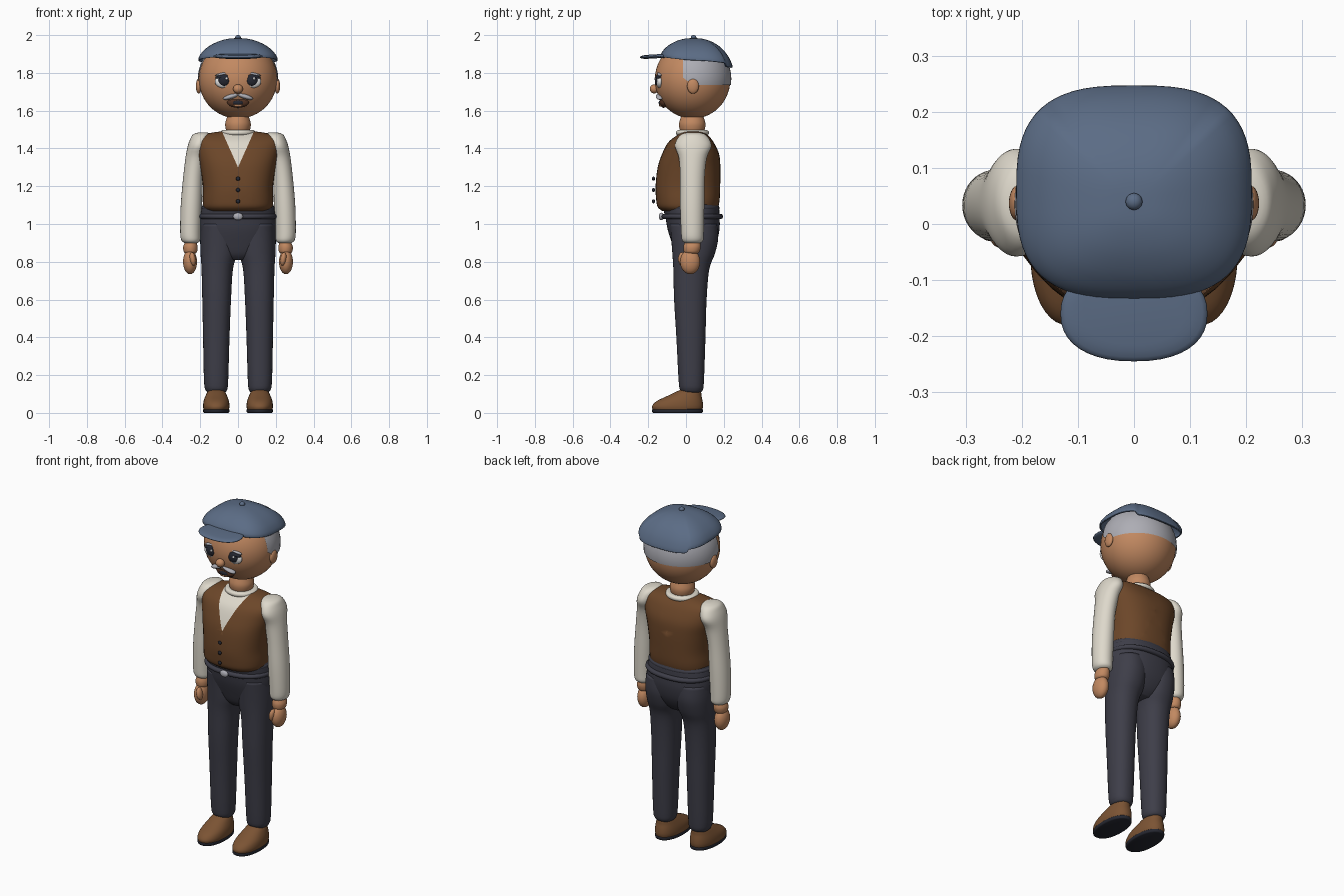
import bpy, bmesh, math
from mathutils import Vector, Matrix

if "Cube" in bpy.data.objects:
    bpy.data.objects.remove(bpy.data.objects["Cube"])


def material(name, r, g, b):
    m = bpy.data.materials.new(name)
    m.use_nodes = True
    m.diffuse_color = (r, g, b, 1)
    bsdf = m.node_tree.nodes["Principled BSDF"]
    bsdf.inputs["Base Color"].default_value = (r, g, b, 1)
    bsdf.inputs["Roughness"].default_value = 0.8
    return m


SKIN = material("skin", .54, .25, .12)
HAIR = material("silver hair", .42, .42, .46)
CAP = material("cap blue", .105, .15, .235)
VEST = material("vest brown", .15, .062, .022)
SHIRT = material("shirt cream", .73, .69, .60)
TROUSER = material("trouser charcoal", .048, .048, .066)
SHOE = material("shoe leather", .2, .088, .034)
DARK = material("dark slate", .018, .02, .03)
WHITE = material("eye white", .85, .85, .85)
MOUTH = material("mouth brown", .09, .035, .018)


def finish(bm, name, *mats):
    bmesh.ops.recalc_face_normals(bm, faces=bm.faces[:])
    for f in bm.faces:
        f.smooth = True
    mesh = bpy.data.meshes.new(name)
    bm.to_mesh(mesh)
    bm.free()
    obj = bpy.data.objects.new(name, mesh)
    for m in mats:
        mesh.materials.append(m)
    bpy.context.collection.objects.link(obj)
    return obj


def spline(rows, steps):
    """Smooth interpolation through a list of ring tuples."""
    out = []
    for i in range(len(rows) - 1):
        a, b = rows[max(i - 1, 0)], rows[i]
        c, d = rows[i + 1], rows[min(i + 2, len(rows) - 1)]
        for k in range(steps):
            t = k / steps
            out.append([q + t / 2 * (r - p + t * (2*p - 5*q + 4*r - s + t * (3*(q - r) + s - p)))
                        for p, q, r, s in zip(a, b, c, d)])
    return out + [list(rows[-1])]


def loft(rows, power=2.0, steps=4, sides=40, bend=None, closed=True):
    """Stack of superellipse rings, each (z, x centre, y centre, x radius, y radius)."""
    bm = bmesh.new()
    rings = []
    for z, cx, cy, rx, ry in spline(rows, steps):
        ring = []
        for i in range(sides):
            a = math.tau * i / sides
            c, s = math.cos(a), math.sin(a)
            x = cx + rx * math.copysign(abs(c) ** (2 / power), c)
            y = cy + ry * math.copysign(abs(s) ** (2 / power), s)
            ring.append(bm.verts.new((x, y, z + (bend(s, rx) if bend else 0))))
        rings.append(ring)
    for lo, hi in zip(rings, rings[1:]):
        for i in range(sides):
            j = (i + 1) % sides
            bm.faces.new((lo[i], lo[j], hi[j], hi[i]))
    bm.faces.new(rings[-1])
    if closed:
        bm.faces.new(rings[0][::-1])
    return bm


def ball_mesh(centre, radii, tilt=0.0, seg=32):
    bm = bmesh.new()
    bmesh.ops.create_uvsphere(bm, u_segments=seg, v_segments=seg // 2, radius=1)
    m = Matrix.Translation(centre) @ Matrix.Rotation(tilt, 4, 'Y') @ Matrix.Diagonal((*radii, 1))
    bmesh.ops.transform(bm, matrix=m, verts=bm.verts[:])
    return bm


def ball(name, mat, centre, radii, tilt=0.0, seg=24):
    return finish(ball_mesh(centre, radii, tilt, seg), name, mat)


def cut(bm, co, no, clear=False):
    geom = bm.verts[:] + bm.edges[:] + bm.faces[:]
    bmesh.ops.bisect_plane(bm, geom=geom, plane_co=co, plane_no=no, clear_outer=clear)


def band(name, mat, centre, rx, ry, thick, power=2.0):
    """Rounded hoop following a superellipse."""
    z, cy = centre
    rows = [(z + thick * math.sin(a), 0, cy, rx + thick * math.cos(a), ry + thick * math.cos(a))
            for a in [math.pi * (k / 8 - .5) for k in range(9)]]
    return finish(loft(rows, power, 1), name, mat)


# Head, neck and hair band
ball("head", SKIN, (0, .035, 1.765), (.207, .2, .207), seg=48)
finish(loft([(1.48, 0, .033, .055, .055), (1.5, 0, .033, .064, .066),
             (1.53, 0, .033, .068, .07), (1.56, 0, .033, .06, .062),
             (1.59, 0, .033, .05, .05)]), "neck", SKIN)
hair = ball_mesh((0, .035, 1.768), (.213, .205, .21), seg=48)
for co, no in (((0, 0, 1.735), (0, 0, -1)), ((0, 0, 1.9), (0, 0, 1)), ((0, -.016, 0), (0, -1, 0)),
               ((0, -.016, 1.775), (0, -.6, -.8))):
    cut(hair, co, no, True)
finish(hair, "hair", HAIR)

# Face centre
ball("nose", SKIN, (0, -.168, 1.715), (.026, .024, .024))
ball("mouth", MOUTH, (0, -.118, 1.645), (.058, .022, .03))
ball("mouth_opening", DARK, (0, -.132, 1.642), (.03, .013, .014))
ball("lower_lip", SKIN, (0, -.134, 1.628), (.026, .009, .007))

# Cap: flat dome that drops lower at the back, with peak and button
def cap_drop(s, rx):
    w = (rx / .21) ** 4
    return w * (-.018 * s - (.02 if s > .72 else 0))

cap = finish(loft([(1.866, 0, .057, .21, .19), (1.885, 0, .055, .206, .187),
                   (1.915, 0, .053, .185, .168), (1.945, 0, .048, .148, .135),
                   (1.968, 0, .042, .1, .092), (1.981, 0, .04, .05, .046),
                   (1.984, 0, .04, .004, .004)], 2.9, 4, 64, cap_drop, False), "cap", CAP)
shell = cap.modifiers.new("thickness", 'SOLIDIFY')
shell.thickness = .008
shell.offset = -1
ball("cap_button", CAP, (0, .04, 1.987), (.015, .015, .013))
peak = loft([(1.879, 0, -.155, .09, .06), (1.883, 0, -.157, .122, .08), (1.889, 0, -.16, .131, .085),
             (1.896, 0, -.157, .122, .08), (1.9, 0, -.155, .09, .06)], 2.3, 2)
bmesh.ops.rotate(peak, cent=(0, -.13, 1.889), matrix=Matrix.Rotation(.06, 3, 'X'), verts=peak.verts[:])
finish(peak, "cap_peak", CAP)

# Torso: vest with the shirt showing in the V neck
torso = loft([(1.068, 0, .015, .165, .14), (1.09, 0, .01, .183, .16), (1.13, 0, .01, .187, .168),
              (1.2, 0, .01, .186, .171), (1.3, 0, .016, .2, .166), (1.37, 0, .024, .217, .151),
              (1.43, 0, .026, .228, .122), (1.465, 0, .033, .208, .088),
              (1.485, 0, .036, .13, .056), (1.492, 0, .036, .06, .03)], 2.5)
v_tip, v_wide, v_tall = 1.3, .085, .19
for s in (1, -1):
    cut(torso, (0, 0, v_tip), (s * v_tall, 0, -v_wide))
for f in torso.faces:
    c = f.calc_center_median()
    f.material_index = int(c.y < .03 and abs(c.x) * v_tall < v_wide * (c.z - v_tip))
finish(torso, "vest", VEST, SHIRT)
band("shirt_collar", SHIRT, (1.483, .034), .078, .074, .014)
for i in range(3):
    ball("vest_button_%d" % (i + 1), DARK, (0, -.172, 1.12 + .06 * i), (.011, .008, .011), seg=12)

# Hips, waistband, belt and buckle
finish(loft([(.81, 0, .035, .07, .06), (.84, 0, .038, .13, .09), (.9, 0, .043, .185, .118),
             (.97, 0, .04, .2, .137), (1.03, 0, .035, .2, .143),
             (1.1, 0, .025, .188, .148), (1.115, 0, .025, .17, .13)], 2.3), "hips", TROUSER)
band("waistband", TROUSER, (1.085, .028), .18, .135, .014, 2.3)
band("belt", TROUSER, (1.04, .033), .192, .149, .014, 2.3)
ball("belt_buckle", HAIR, (0, -.131, 1.04), (.026, .013, .02))

for s, side in ((1, "left"), (-1, "right")):
    # Eye, brow, moustache half and ear
    ball(side + "_eye", WHITE, (s * .073, -.139, 1.755), (.05, .019, .036))
    ball(side + "_iris", DARK, (s * .073, -.15, 1.76), (.031, .015, .029))
    ball(side + "_eye_glint", WHITE, (s * .073 + .012, -.164, 1.77), (.007, .004, .007), seg=12)
    ball(side + "_upper_lid", DARK, (s * .077, -.143, 1.78), (.043, .017, .012), s * .15)
    ball(side + "_brow", HAIR, (s * .077, -.138, 1.795), (.045, .014, .008), s * .22)
    ball(side + "_moustache", HAIR, (s * .037, -.138, 1.675), (.044, .022, .013), s * .3)
    ball(side + "_ear", SKIN, (s * .208, .037, 1.73), (.015, .031, .04))

    # Sleeve
    finish(loft([(.9, s * .248, .035, .036, .042), (.915, s * .25, .035, .05, .056),
                 (.96, s * .252, .034, .054, .06), (1.1, s * .247, .033, .056, .064),
                 (1.25, s * .237, .034, .053, .065), (1.35, s * .222, .036, .056, .074),
                 (1.41, s * .21, .038, .057, .096), (1.45, s * .2, .038, .053, .085),
                 (1.475, s * .192, .038, .045, .062), (1.485, s * .185, .038, .02, .03)]),
           side + "_sleeve", SHIRT)

    # Wrist, palm and thumb
    finish(loft([(.845, s * .252, .03, .028, .034), (.855, s * .252, .03, .036, .042),
                 (.88, s * .252, .032, .038, .046), (.905, s * .25, .034, .03, .04)]),
           side + "_wrist", SKIN)
    ball(side + "_hand", SKIN, (s * .254, .022, .8), (.037, .053, .066))
    ball(side + "_thumb", SKIN, (s * .24, -.02, .815), (.016, .022, .036), s * .15)

    # Trouser leg
    finish(loft([(.108, s * .115, .03, .045, .045), (.122, s * .115, .029, .057, .06),
                 (.17, s * .116, .028, .064, .067), (.4, s * .115, .026, .07, .077),
                 (.6, s * .113, .023, .076, .086), (.76, s * .11, .028, .083, .095),
                 (.84, s * .102, .04, .096, .112), (.92, s * .1, .046, .1, .124),
                 (1.0, s * .1, .04, .096, .125)], 2.2), side + "_trouser_leg", TROUSER)

    # Shoe and sole
    finish(loft([(.014, s * .115, -.045, .066, .13), (.035, s * .115, -.045, .07, .135),
                 (.062, s * .115, -.034, .067, .122), (.09, s * .115, -.008, .057, .09),
                 (.115, s * .115, .016, .044, .062), (.128, s * .115, .022, .025, .035)], 2.2),
           side + "_shoe", SHOE)
    finish(loft([(0, s * .115, -.045, .064, .127), (.004, s * .115, -.045, .069, .133),
                 (.016, s * .115, -.045, .07, .135), (.02, s * .115, -.045, .066, .131)], 2.2),
           side + "_sole", DARK)
